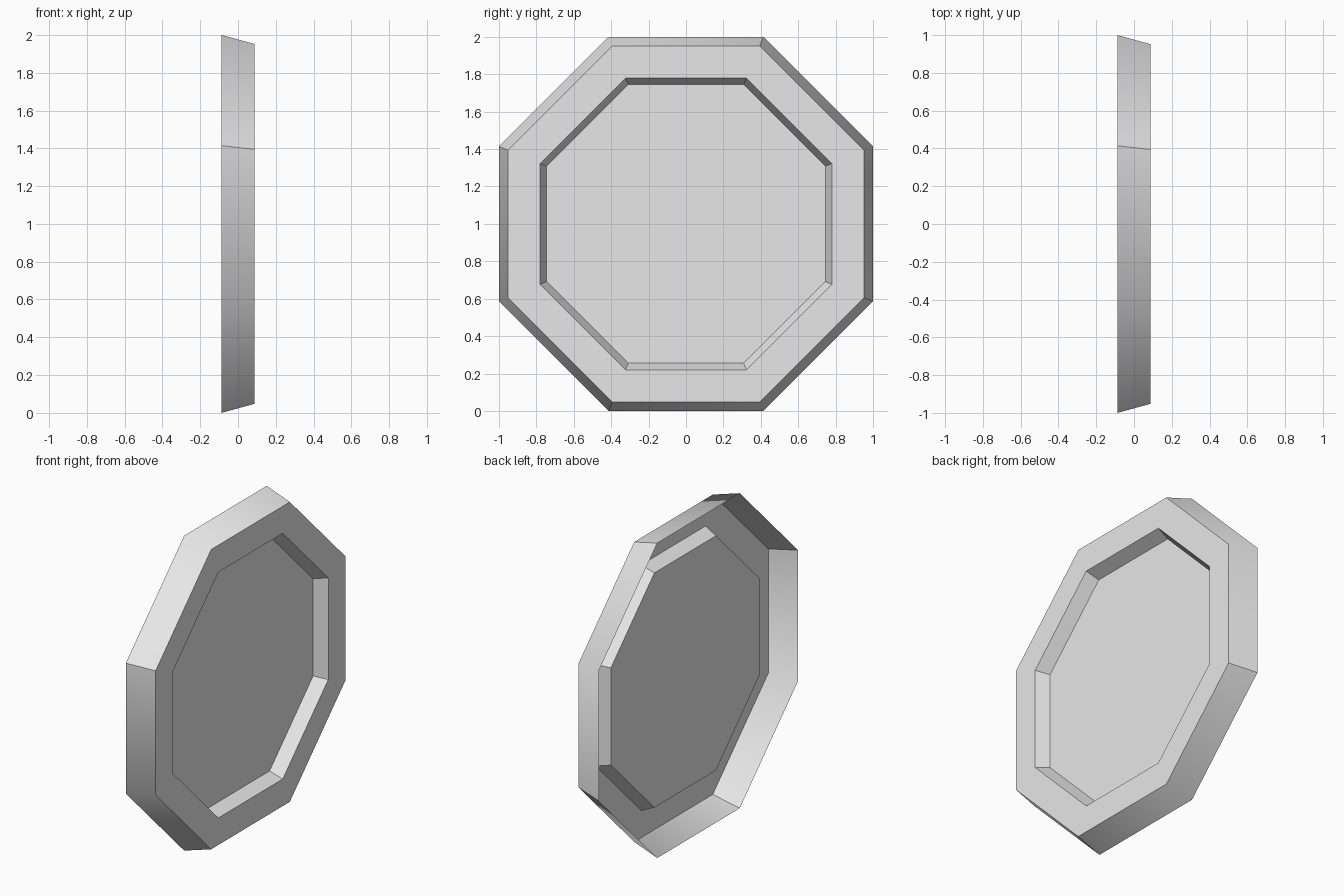
import bpy
import bmesh
from math import cos, sin, pi

SIDES = 8

# Remove the default cube
cube = bpy.data.objects.get("Cube")
if cube:
    bpy.data.objects.remove(cube, do_unlink=True)

# Single flat colour
grey = bpy.data.materials.new("light_grey")
grey.use_nodes = True
grey.diffuse_color = (0.8, 0.8, 0.8, 1)
grey.node_tree.nodes["Principled BSDF"].inputs["Base Color"].default_value = (0.8, 0.8, 0.8, 1)


def octagon(bm, x, apothem):
    """Ring of vertices facing +x, with flat sides at top and bottom."""
    r = apothem / cos(pi / SIDES)
    angles = [(i + 0.5) * 2 * pi / SIDES for i in range(SIDES)]
    return [bm.verts.new((x, r * cos(a), 1 + r * sin(a))) for a in angles]


def bridge(bm, a, b):
    """Quads joining two rings."""
    return [bm.faces.new((a[i], a[(i + 1) % SIDES], b[(i + 1) % SIDES], b[i]))
            for i in range(SIDES)]


bm = bmesh.new()
back_edge = octagon(bm, -0.088, 1.0)
front_edge = octagon(bm, 0.088, 0.952)
recess_edge = octagon(bm, 0.088, 0.78)
floor_edge = octagon(bm, 0.006, 0.745)

# Tapered outer wall, open at the back, shaded smooth in pairs of sides
for face in bridge(bm, back_edge, front_edge):
    face.smooth = True
for i in range(1, SIDES, 2):
    bm.edges.get((back_edge[i], front_edge[i])).smooth = False

# Flat rim, recess wall and recessed panel
bridge(bm, front_edge, recess_edge)
bridge(bm, recess_edge, floor_edge)
bm.faces.new(floor_edge)

mesh = bpy.data.meshes.new("octagonal_panel")
bm.to_mesh(mesh)
bm.free()
mesh.materials.append(grey)
panel = bpy.data.objects.new("octagonal_panel", mesh)
bpy.context.collection.objects.link(panel)
